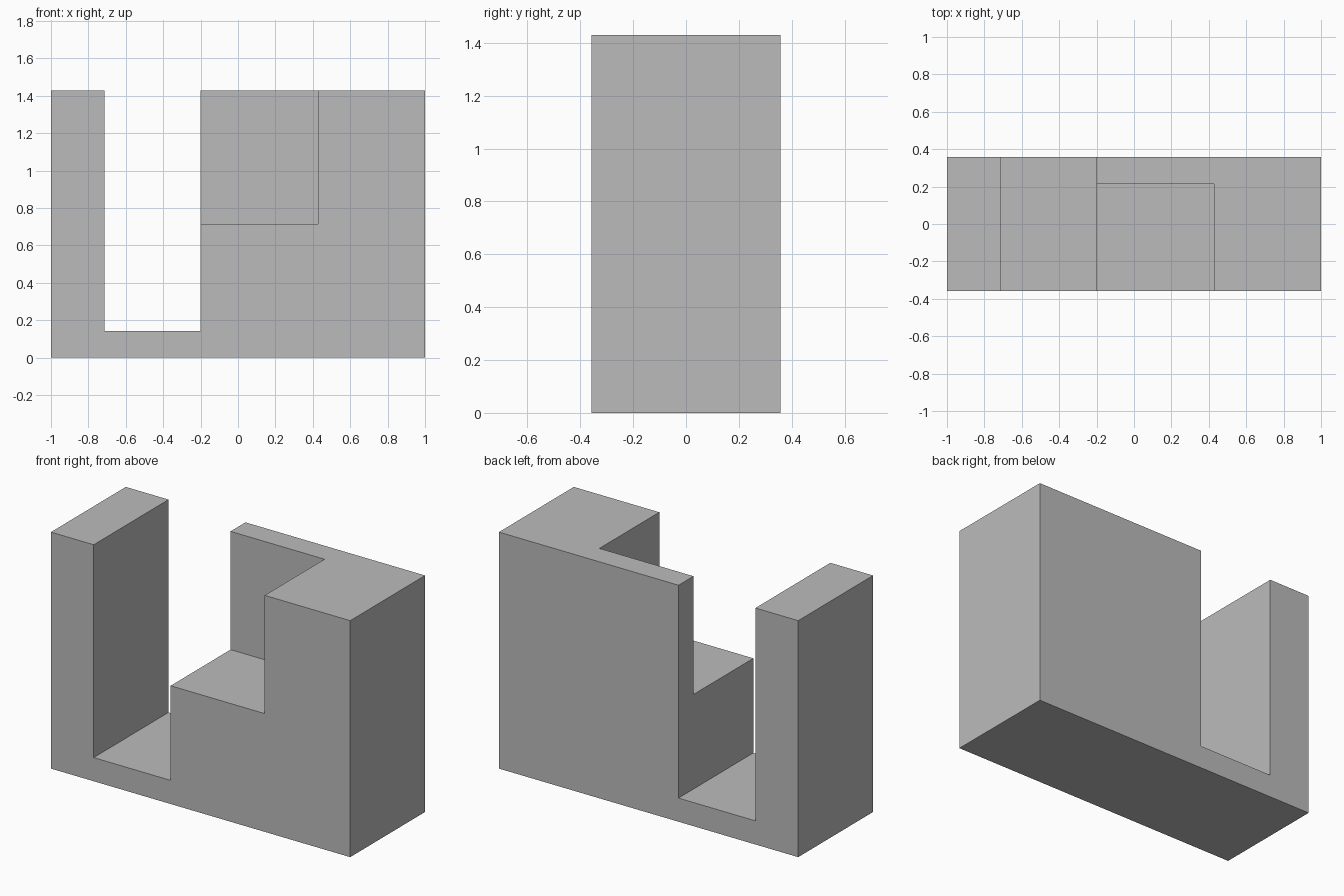
import bpy
import bmesh

cube = bpy.data.objects.get("Cube")
if cube:
    bpy.data.objects.remove(cube, do_unlink=True)

U = 1 / 7                        # grid module: the block is 14 x 5 x 10 modules
LENGTH, DEPTH, HEIGHT = 14, 5, 10

grey = bpy.data.materials.new("plain grey")
grey.use_nodes = True
colour = (0.5, 0.5, 0.5, 1)
grey.diffuse_color = colour
grey.node_tree.nodes["Principled BSDF"].inputs["Base Color"].default_value = colour


def place(p):
    """Convert module coordinates to centred model coordinates."""
    return ((p[0] - LENGTH / 2) * U, (p[1] - DEPTH / 2) * U, p[2] * U)


def make_object(name, bm):
    bmesh.ops.recalc_face_normals(bm, faces=bm.faces)
    mesh = bpy.data.meshes.new(name)
    bm.to_mesh(mesh)
    bm.free()
    mesh.materials.append(grey)
    obj = bpy.data.objects.new(name, mesh)
    bpy.context.collection.objects.link(obj)
    return obj


def extrude_profile(name, profile, y0, y1):
    """Extrude an (x, z) outline from y0 to y1."""
    bm = bmesh.new()
    face = bm.faces.new([bm.verts.new(place((x, y0, z))) for x, z in profile])
    side = bmesh.ops.extrude_face_region(bm, geom=[face])["geom"]
    moved = [v for v in side if isinstance(v, bmesh.types.BMVert)]
    bmesh.ops.translate(bm, verts=moved, vec=(0, (y1 - y0) * U, 0))
    # keep the front cap of the solid
    if not face.is_valid:
        bmesh.ops.holes_fill(bm, edges=[e for e in bm.edges if e.is_boundary])
    return make_object(name, bm)


# Slotted body: thin post, base strip and wide block in one outline
POST, SLOT_END, FLOOR = 2, 5.6, 1
body = extrude_profile("slotted_block", [
    (0, 0), (LENGTH, 0), (LENGTH, HEIGHT), (SLOT_END, HEIGHT),
    (SLOT_END, FLOOR), (POST, FLOOR), (POST, HEIGHT), (0, HEIGHT)], 0, DEPTH)

# Corner notch, leaving a step at half height and a thin back wall
x0, x1, z0, z1 = SLOT_END - 1, 10, 5, HEIGHT + 1
notch = extrude_profile("notch_cutter",
                        [(x0, z0), (x1, z0), (x1, z1), (x0, z1)], -1, 4)
notch.hide_render = True
notch.hide_viewport = True

cut = body.modifiers.new("corner notch", 'BOOLEAN')
cut.operation = 'DIFFERENCE'
cut.solver = 'EXACT'
cut.object = notch

# Apply the cut and discard the cutter
graph = bpy.context.evaluated_depsgraph_get()
result = bpy.data.meshes.new_from_object(body.evaluated_get(graph))
body.modifiers.clear()
body.data = result
bpy.data.objects.remove(notch, do_unlink=True)
